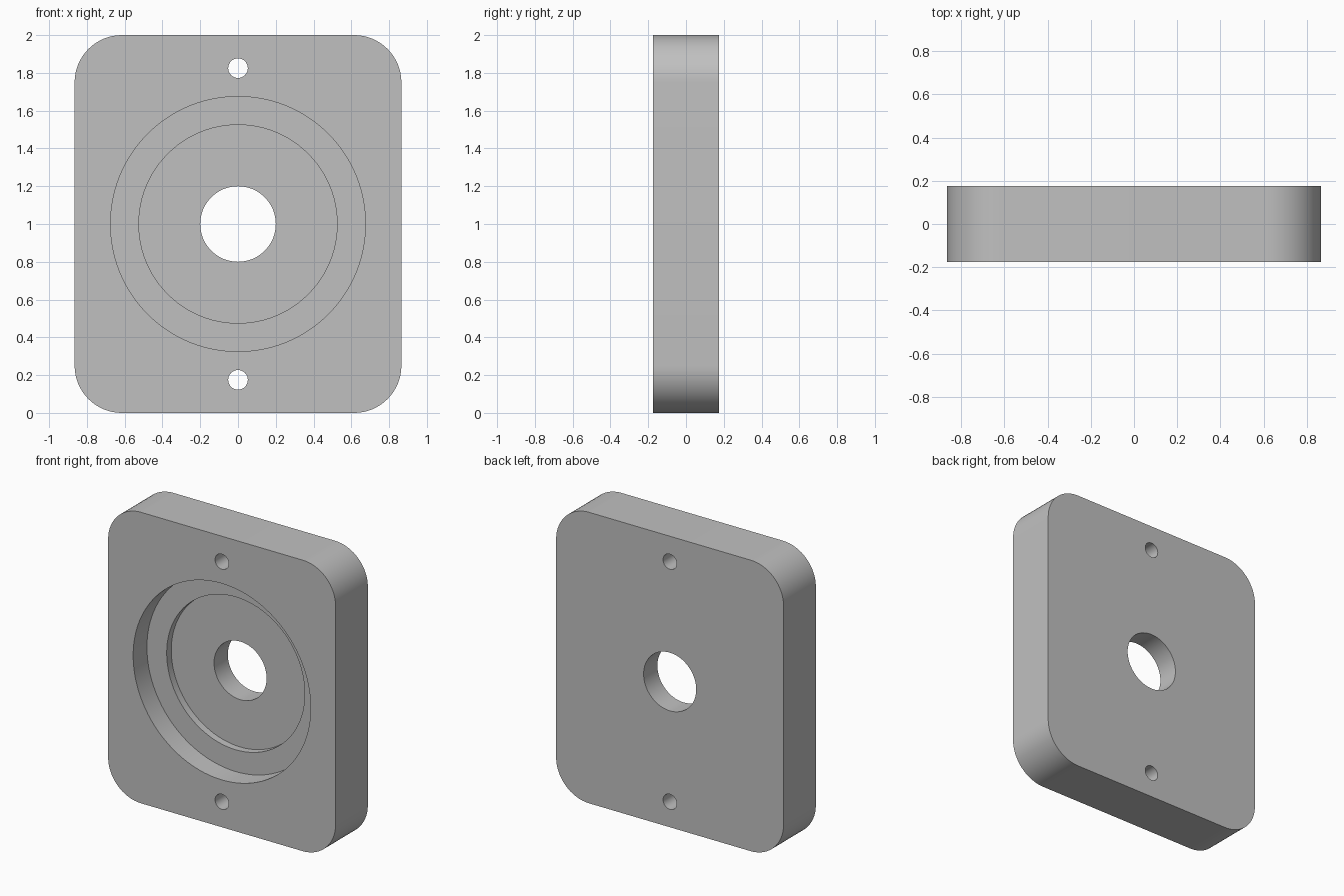
import bpy
import bmesh
import math
from mathutils import Matrix

cube = bpy.data.objects.get("Cube")
if cube:
    bpy.data.objects.remove(cube, do_unlink=True)

WIDTH, DEPTH, HEIGHT = 1.73, 0.35, 2.0
FRONT = -DEPTH / 2
CORNER = 0.25

grey = bpy.data.materials.new("plain grey")
grey.use_nodes = True
colour = (0.53, 0.53, 0.53, 1)
grey.diffuse_color = colour
grey.node_tree.nodes["Principled BSDF"].inputs["Base Color"].default_value = colour


def add_object(name, bm):
    mesh = bpy.data.meshes.new(name)
    bm.to_mesh(mesh)
    bm.free()
    obj = bpy.data.objects.new(name, mesh)
    bpy.context.collection.objects.link(obj)
    mesh.materials.append(grey)
    return obj


def cut_round(target, radius, z, depth, sides=96):
    """Bore a round pocket of the given depth into the front face."""
    spare = 0.1
    length = depth + spare
    bm = bmesh.new()
    turn = Matrix.Rotation(math.pi / 2, 4, "X")
    place = Matrix.Translation((0, FRONT - spare + length / 2, z))
    bmesh.ops.create_cone(bm, cap_ends=True, segments=sides, radius1=radius,
                          radius2=radius, depth=length, matrix=place @ turn)
    cutter = add_object("bore_cutter", bm)
    cutter.hide_render = True
    mod = target.modifiers.new("bore", "BOOLEAN")
    mod.operation = "DIFFERENCE"
    mod.solver = "EXACT"
    mod.object = cutter
    bpy.context.view_layer.objects.active = target
    bpy.ops.object.modifier_apply(modifier=mod.name)
    bpy.data.objects.remove(cutter, do_unlink=True)


# Block with its four upright-face corners rounded
bm = bmesh.new()
bmesh.ops.create_cube(bm, size=1, matrix=Matrix.Translation((0, 0, HEIGHT / 2))
                      @ Matrix.Diagonal((WIDTH, DEPTH, HEIGHT, 1)))
corner_edges = [e for e in bm.edges
                if abs(e.verts[0].co.y - e.verts[1].co.y) > DEPTH / 2]
bmesh.ops.bevel(bm, geom=corner_edges, offset=CORNER, segments=16,
                profile=0.5, affect="EDGES")
plate = add_object("mounting_plate", bm)

# Stepped recess and the central through hole
cut_round(plate, 0.675, HEIGHT / 2, 0.15)
cut_round(plate, 0.525, HEIGHT / 2, 0.20)
cut_round(plate, 0.20, HEIGHT / 2, DEPTH + 0.1, 64)

# Screw holes above and below
for side in (-1, 1):
    cut_round(plate, 0.052, HEIGHT / 2 + side * 0.825, DEPTH + 0.1, 32)

# Smooth round walls, crisp rims
bpy.ops.object.select_all(action="DESELECT")
plate.select_set(True)
bpy.context.view_layer.objects.active = plate
bpy.ops.object.shade_smooth_by_angle(angle=math.radians(30))
